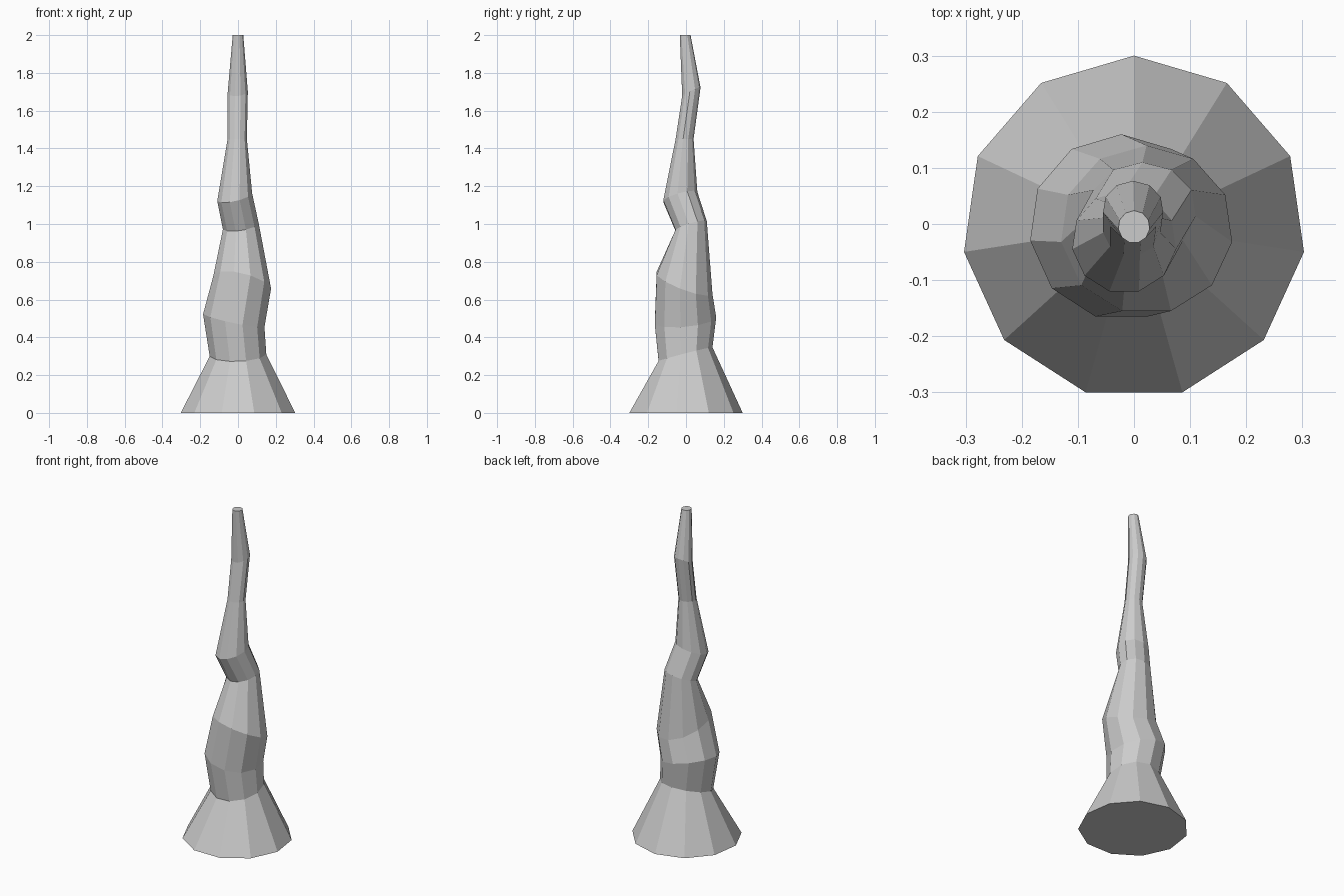
import bpy, bmesh, math

if "Cube" in bpy.data.objects:
    bpy.data.objects.remove(bpy.data.objects["Cube"])

SIDES = 11
STEP = 2 * math.pi / SIDES

# Each tilted ring: x min, x max, y min, y max, z centre, z rise along x, z rise along y
RINGS = [
    (-0.303, 0.303, -0.30, 0.30, 0.0, 0, 0),
    (-0.15, 0.15, -0.145, 0.14, 0.31, 0.01, 0.075),
    (-0.185, 0.14, -0.165, 0.16, 0.49, -0.07, 0.03),
    (-0.13, 0.175, -0.155, 0.14, 0.685, -0.07, -0.11),
    (-0.08, 0.11, -0.055, 0.11, 0.99, 0.03, 0.05),
    (-0.11, 0.075, -0.12, 0.06, 1.145, 0.04, 0.05),
    (-0.055, 0.047, -0.055, 0.04, 1.45, 0.0, 0.0),
    (-0.055, 0.052, -0.02, 0.077, 1.70, 0.01, 0.045),
    (-0.028, 0.028, -0.033, 0.024, 2.0, 0, 0),
]

bm = bmesh.new()


def add_ring(x0, x1, y0, y1, z, rise_x, rise_y):
    cx = (x0 + x1) / 2
    rx = (x1 - x0) / 2 / 0.99
    ry = (y1 - y0) / (1 + math.cos(STEP / 2))
    cy = y1 - ry
    verts = []
    for i in range(SIDES):
        a = math.pi / 2 + i * STEP
        c, s = math.cos(a), math.sin(a)
        verts.append(bm.verts.new((cx + rx * c, cy + ry * s,
                                   z + (rise_x * c + rise_y * s) / 2)))
    return verts


# Gnarled spire skin between rings, with flat caps
loops = [add_ring(*r) for r in RINGS]
for low, high in zip(loops, loops[1:]):
    for i in range(SIDES):
        j = (i + 1) % SIDES
        bm.faces.new((low[i], low[j], high[j], high[i]))
bm.faces.new(loops[0][::-1])
bm.faces.new(loops[-1])
bm.normal_update()

mesh = bpy.data.meshes.new("gnarled_spire")
bm.to_mesh(mesh)
bm.free()
spire = bpy.data.objects.new("gnarled_spire", mesh)
bpy.context.collection.objects.link(spire)
